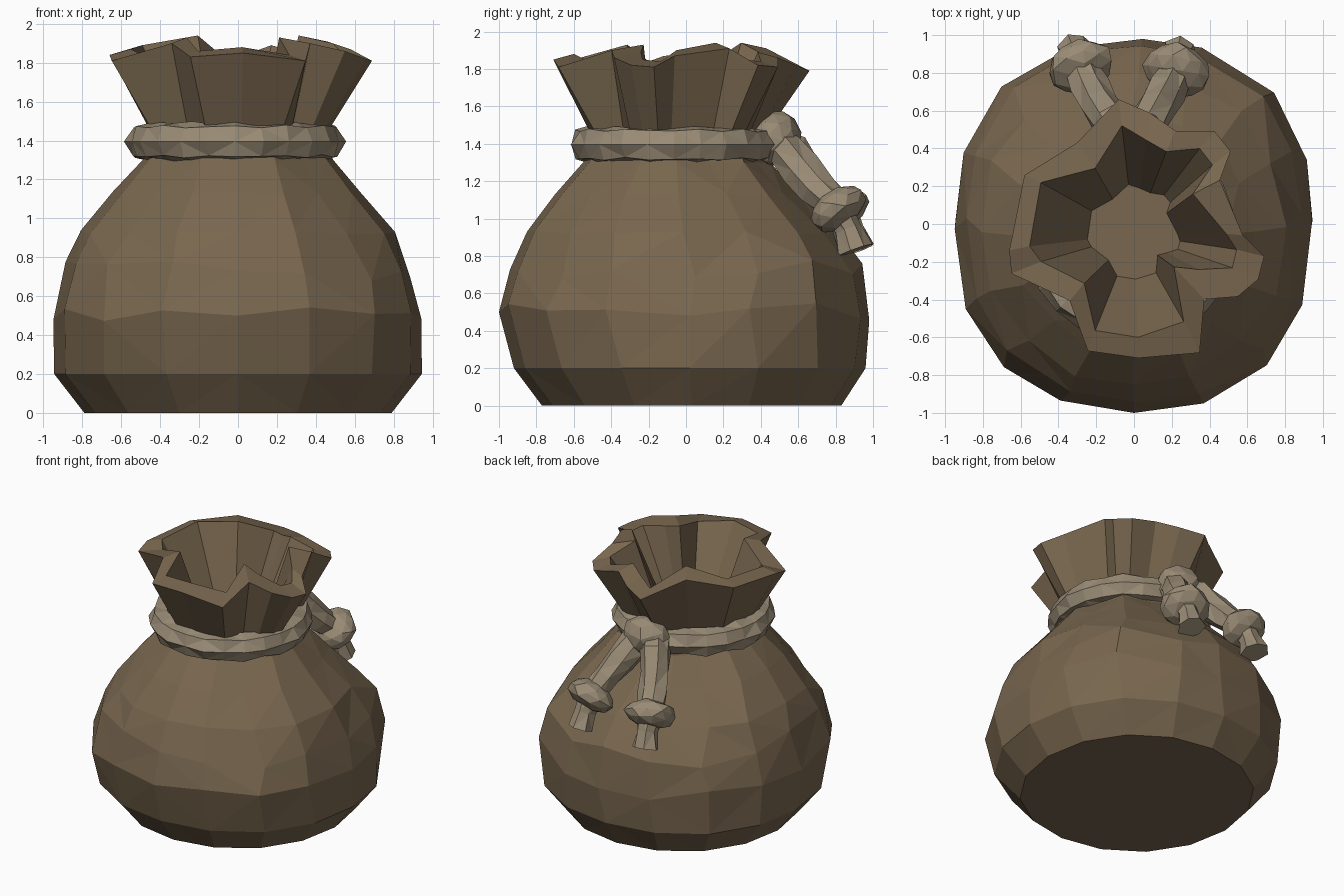
import bpy, bmesh, math, random
from mathutils import Vector, Matrix

random.seed(11)
if "Cube" in bpy.data.objects:
    bpy.data.objects.remove(bpy.data.objects["Cube"], do_unlink=True)


def material(name, color):
    mat = bpy.data.materials.new(name)
    mat.use_nodes = True
    mat.diffuse_color = color
    mat.node_tree.nodes["Principled BSDF"].inputs["Base Color"].default_value = color
    return mat


CLOTH = material("brown cloth", (0.19, 0.135, 0.078, 1))
ROPE = material("tan rope", (0.32, 0.26, 0.18, 1))


def finish(name, bm, mat, triangulate=True):
    if triangulate:
        bmesh.ops.triangulate(bm, faces=[f for f in bm.faces if len(f.verts) == 4],
                              quad_method='SHORT_EDGE')
    bmesh.ops.recalc_face_normals(bm, faces=bm.faces)
    mesh = bpy.data.meshes.new(name)
    bm.to_mesh(mesh)
    bm.free()
    mesh.materials.append(mat)
    obj = bpy.data.objects.new(name, mesh)
    bpy.context.collection.objects.link(obj)
    return obj


def loft(bm, loops, closed=False):
    """Skin a series of equally long vertex loops."""
    rings = [[bm.verts.new(p) for p in loop] for loop in loops]
    pairs = list(zip(rings, rings[1:])) + ([(rings[-1], rings[0])] if closed else [])
    for a, b in pairs:
        n = len(a)
        for i in range(n):
            j = (i + 1) % n
            bm.faces.new((a[i], a[j], b[j], b[i]))
    return rings


def jitter(amount):
    return random.uniform(-amount, amount)


# Sack body: height, half width, front y, back y, pinch of the folds, corner bulge
PROFILE = [
    (0.0, 0.79, -0.77, 0.83, 0, 0.01), (0.2, 0.945, -0.92, 0.96, 0, 0.03),
    (0.5, 0.95, -1.0, 0.98, 0, 0.05), (0.73, 0.89, -0.94, 0.95, 0.01, 0.05),
    (0.93, 0.81, -0.85, 0.8, 0.04, 0.04), (1.13, 0.64, -0.7, 0.61, 0.07, 0.03),
    (1.3, 0.49, -0.55, 0.45, 0.09, 0.02), (1.42, 0.42, -0.48, 0.4, 0.08, 0)]
SIDES = 16
FOLDS = (2, 5, 7, 10, 14)
loops = []
for z, rx, front, back, pinch, bulge in PROFILE:
    loop = []
    for i in range(SIDES):
        loose = 0.2 < z < 1.2 and i
        a = math.tau * i / SIDES - math.pi / 2 + (jitter(0.05) if loose else 0)
        s = 1 + bulge * math.sin(2 * a) ** 2 - (pinch if i in FOLDS else 0)
        s += jitter(0.008) if loose else 0
        loop.append((rx * s * math.cos(a),
                     (front + back) / 2 + (back - front) / 2 * s * math.sin(a),
                     z + (jitter(0.05 if z < 0.8 else 0.015) if loose else 0)))
    loops.append(loop)
bm = bmesh.new()
rings = loft(bm, loops)
bm.faces.new(rings[0])
finish("sack_body", bm, CLOTH)

# Ruffled collar: angle, outer radius, inner radius, rim height
RUFFLE = [
    (97, 0.665, 0.525, 1.79), (82, 0.595, 0.45, 1.82), (66, 0.54, 0.42, 1.86),
    (49, 0.65, 0.53, 1.81), (37, 0.64, 0.52, 1.82), (27, 0.51, 0.35, 1.91),
    (-6, 0.58, 0.49, 1.87), (-14, 0.71, 0.56, 1.81), (-24, 0.72, 0.57, 1.82),
    (-35, 0.67, 0.42, 1.86), (-47, 0.545, 0.31, 1.9), (-63, 0.765, 0.58, 1.81),
    (-88, 0.71, 0.6, 1.85), (-110, 0.715, 0.6, 1.83), (-130, 0.53, 0.41, 1.9),
    (-158, 0.7, 0.53, 1.81), (-168, 0.675, 0.565, 1.84), (-204, 0.635, 0.54, 1.86),
    (-235, 0.525, 0.36, 1.91)]


def polar(degrees, r, z, cy=0):
    a = math.radians(degrees)
    return (r * math.cos(a), r * math.sin(a) + cy, z)


bm = bmesh.new()
rings = loft(bm, [
    [polar(a, 0.22 + 0.3 * ro, 1.38, -0.04) for a, ro, ri, z in RUFFLE],
    [polar(a, ro, z) for a, ro, ri, z in RUFFLE],
    [polar(a, ri, z + 0.03) for a, ro, ri, z in RUFFLE],
    [polar(a, 0.1 + 0.27 * ri, 1.38, -0.03) for a, ro, ri, z in RUFFLE]])
bm.faces.new(rings[-1])
finish("ruffled_collar", bm, CLOTH, False)


def rope_ring(center, across, up, radius, spin, sides=7):
    """One lumpy, twisted cross-section of rope."""
    ring = []
    for k in range(sides):
        t = math.tau * k / sides
        r = radius * (1 + 0.1 * math.cos(2 * (t - spin)) + jitter(0.05))
        ring.append(center + across * r * math.cos(t) + up * r * math.sin(t))
    return ring


# Rope tied round the neck
UP = Vector((0, 0, 1))
bm = bmesh.new()
loops = []
COUNT = 24
for i in range(COUNT):
    a = math.tau * i / COUNT
    out = Vector((math.cos(a), math.sin(a), 0))
    loops.append(rope_ring(Vector((-0.015, -0.065, 1.395)) + out * 0.463,
                           out, UP, 0.097, 5 * a))
loft(bm, loops, closed=True)
finish("neck_rope", bm, ROPE)


def knot(name, center, size, axis):
    bm = bmesh.new()
    bmesh.ops.create_icosphere(bm, subdivisions=2, radius=1)
    turn = Vector(axis).to_track_quat('Z', 'Y').to_matrix().to_4x4()
    for v in bm.verts:
        v.co *= 1 + jitter(0.07)
    bmesh.ops.transform(bm, verts=bm.verts, matrix=Matrix.Translation(center) @ turn
                        @ Matrix.Diagonal((*size, 1)))
    bmesh.ops.dissolve_limit(bm, angle_limit=0.2, verts=bm.verts, edges=bm.edges)
    finish(name, bm, ROPE)


knot("back_knot", (0, 0.475, 1.43), (0.17, 0.14, 0.15), (0, 0.3, 1))


# Hanging rope ends, each with a stopper knot and a flared tip
def rope_end(name, points, radii):
    points = [Vector(p) for p in points]
    bm = bmesh.new()
    loops = []
    for i, p in enumerate(points):
        along = (points[min(i + 1, len(points) - 1)] - points[max(i - 1, 0)]).normalized()
        across = along.cross(UP).normalized()
        loops.append(rope_ring(p, across, across.cross(along), radii[i], 0.9 * i))
    rings = loft(bm, loops)
    bm.faces.new(rings[0])
    bm.faces.new(rings[-1])
    finish(name, bm, ROPE)
    knot(name + "_knot", points[-3], (0.18, 0.16, 0.1), points[-2] - points[-4])


for name, side, shift in (("left", 1, -0.06), ("right", -1, 0)):
    path = [(0.07, 0.46, 1.41), (0.13, 0.55, 1.36), (0.18, 0.63, 1.26), (0.23, 0.72, 1.16),
            (0.285, 0.83, 1.05), (0.295, 0.88, 0.94), (0.305, 0.92, 0.83)]
    rope_end(name + "_rope_end",
             [(side * (x + shift), y + shift * 0.3, z) for x, y, z in path],
             (0.095, 0.105, 0.105, 0.1, 0.085, 0.075, 0.095))
